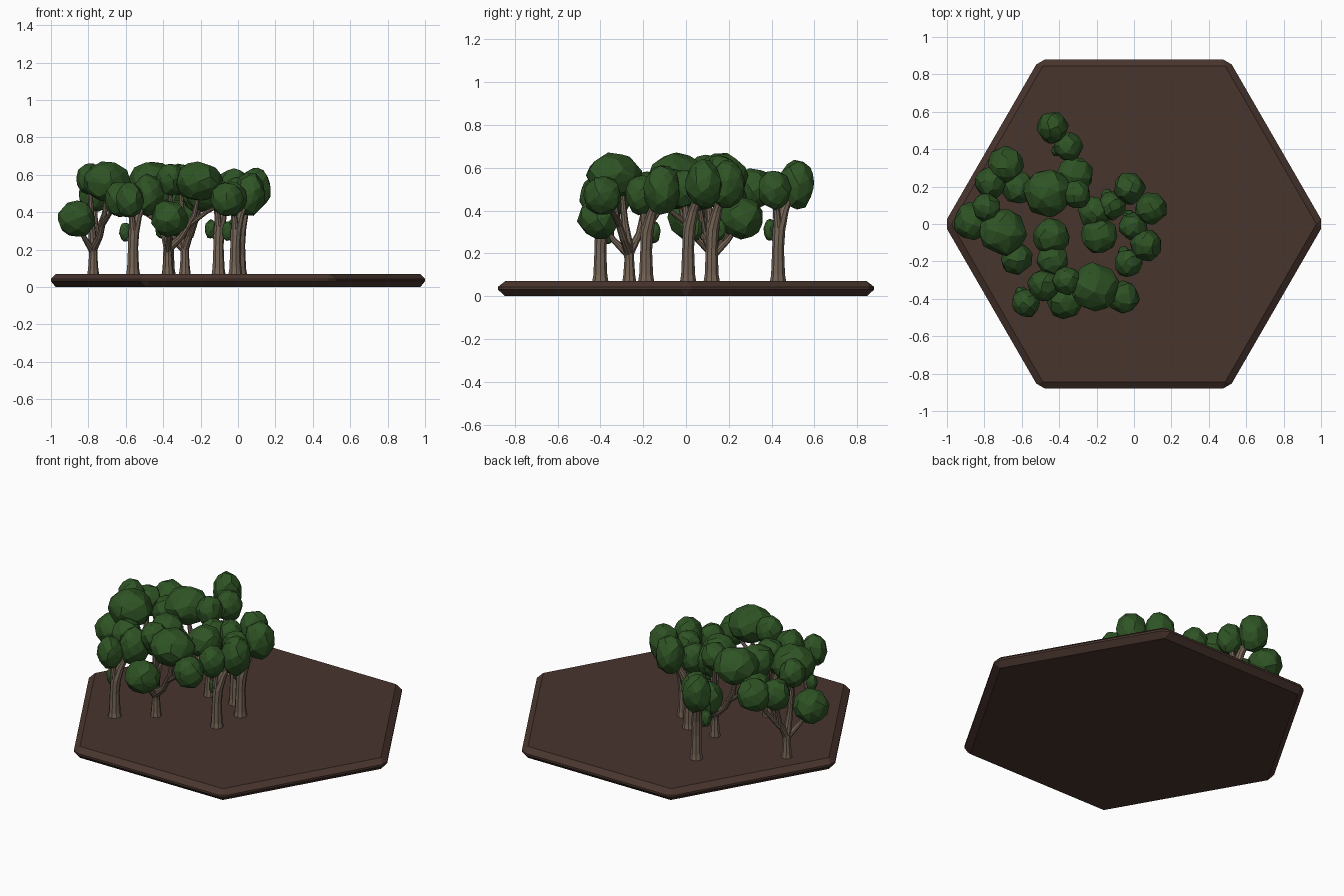
import bpy, bmesh, math, random
from mathutils import Vector, Matrix

if "Cube" in bpy.data.objects:
    bpy.data.objects.remove(bpy.data.objects["Cube"])

random.seed(7)


def material(name, col):
    m = bpy.data.materials.new(name)
    m.diffuse_color = (*col, 1)
    m.use_nodes = True
    m.node_tree.nodes["Principled BSDF"].inputs["Base Color"].default_value = m.diffuse_color
    return m


SOIL = material("dark brown soil", (0.066, 0.035, 0.027))
LEAF = material("deep green leaves", (0.028, 0.088, 0.018))
BARK = material("grey brown bark", (0.18, 0.13, 0.093))
GROUND = 0.07


def finish(bm, name, mat):
    bmesh.ops.recalc_face_normals(bm, faces=bm.faces)
    me = bpy.data.meshes.new(name)
    bm.to_mesh(me)
    bm.free()
    me.materials.append(mat)
    ob = bpy.data.objects.new(name, me)
    bpy.context.collection.objects.link(ob)
    return ob


def hull(bm, pts):
    verts = [bm.verts.new(p) for p in pts]
    res = bmesh.ops.convex_hull(bm, input=verts)
    junk = [e for e in res["geom_interior"] + res["geom_unused"]
            if isinstance(e, bmesh.types.BMVert)]
    if junk:
        bmesh.ops.delete(bm, geom=list(set(junk)), context='VERTS')


def leaf_clump(bm, centre, radii, n=44):
    """Faceted clump: hull of jittered points spread over an ellipsoid."""
    spin = random.uniform(0, 6.28)
    pts = []
    for i in range(n):
        z = 1 - 2 * (i + 0.5) / n
        a = i * 2.39996 + spin + random.uniform(-0.25, 0.25)
        r = math.sqrt(1 - z * z)
        k = random.uniform(0.97, 1.07)
        pts.append(Vector(centre) + Vector((r * math.cos(a) * radii[0],
                                            r * math.sin(a) * radii[0],
                                            z * radii[1])) * k)
    hull(bm, pts)


def limb(bm, path, sides=9):
    """Tapered tube through (x, y, z, radius) points."""
    pts = [Vector(p[:3]) for p in path]
    rings = []
    for i, p in enumerate(pts):
        d = pts[min(i + 1, len(pts) - 1)] - pts[max(i - 1, 0)]
        q = Vector((0, 0, 1)).rotation_difference(d.normalized())
        r = path[i][3]
        rings.append([bm.verts.new(p + q @ Vector((r * math.cos(t), r * math.sin(t), 0)))
                      for t in (math.tau * k / sides for k in range(sides))])
    for a, b in zip(rings, rings[1:]):
        for k in range(sides):
            j = (k + 1) % sides
            bm.faces.new((a[k], a[j], b[j], b[k]))
    bm.faces.new(rings[0][::-1])
    bm.faces.new(rings[-1])


# Tree templates: heights are above the ground plate
STRAIGHT_LIMBS = [
    [(.010, 0, -.01, .040), (.010, 0, .03, .033), (.010, 0, .15, .028),
     (.014, .004, .24, .030), (.035, .025, .33, .023), (.075, .06, .43, .014)],
    [(.012, 0, .22, .022), (.004, -.010, .32, .017), (-.005, -.022, .40, .012)],
    [(.008, .002, .17, .013), (-.016, .020, .20, .009), (-.03, .035, .24, .006)],
]
STRAIGHT_CLUMPS = [((.09, .073, .452), (.085, .115)),
                   ((-.005, -.022, .425), (.076, .092)),
                   ((-.03, .035, .24), (.032, .052))]

FORKED_LIMBS = [
    [(0, 0, -.01, .034), (0, 0, .03, .028), (0, 0, .10, .023), (0, -.003, .15, .025),
     (-.008, -.02, .27, .017), (-.014, -.038, .46, .010)],
    [(0, 0, .12, .020), (-.045, -.055, .19, .014), (-.085, -.10, .27, .009)],
    [(0, 0, .13, .022), (.035, -.07, .20, .018), (.06, -.14, .31, .015),
     (.073, -.166, .44, .010)],
    [(.05, -.11, .26, .014), (.095, -.20, .33, .011), (.14, -.29, .38, .008)],
    [(0, 0, .13, .022), (.015, .05, .22, .017), (.01, .09, .36, .010)],
    [(.013, .05, .20, .015), (.05, .12, .30, .012), (.085, .185, .40, .008)],
]
FORKED_CLUMPS = [((-.09, -.108, .295), (.100, .098)),
                 ((.073, -.166, .492), (.126, .106)),
                 ((-.014, -.038, .505), (.076, .085)),
                 ((.006, .095, .42), (.085, .092)),
                 ((.088, .192, .43), (.098, .095)),
                 ((.146, -.308, .40), (.087, .092))]


def tree(name, x, y, degrees, tall, limbs, clumps):
    place = Matrix.Translation((x, y, GROUND)) @ Matrix.Rotation(math.radians(degrees), 4, 'Z')
    wood, leaves = bmesh.new(), bmesh.new()
    for path in limbs:
        limb(wood, [(*(place @ Vector((a, b, c * tall))), r) for a, b, c, r in path])
    for (a, b, c), radii in clumps:
        leaf_clump(leaves, place @ Vector((a, b, c * tall)), radii)
    finish(wood, name + "_trunk", BARK)
    finish(leaves, name + "_foliage", LEAF)


# Hexagonal ground plate with chamfered rim and clipped corners
def hexagon(r, z):
    return [Vector((r * math.cos(k * math.pi / 3), r * math.sin(k * math.pi / 3), z))
            for k in range(6)]


def clipped(r, z, cut):
    h = hexagon(r, z)
    return [h[k] + (h[(k + s) % 6] - h[k]).normalized() * cut
            for k in range(6) for s in (-1, 1)]


bm = bmesh.new()
hull(bm, hexagon(.975, 0) + clipped(1.015, .031, .03)
     + clipped(1.015, .043, .03) + hexagon(.975, GROUND))
bmesh.ops.dissolve_limit(bm, angle_limit=.01, verts=bm.verts, edges=bm.edges)
finish(bm, "ground_plate", SOIL)

# Straight trees
for i, (x, y, deg, tall) in enumerate([(-.572, -.40, 0, .93), (-.025, -.186, 0, .95),
                                       (0, .01, 0, 1.01), (-.115, .12, 0, 1.0),
                                       (-.373, .42, 85, 1.0)]):
    tree(f"straight_tree_{i + 1}", x, y, deg, tall, STRAIGHT_LIMBS, STRAIGHT_CLUMPS)

# Forked, wide-spreading trees
for i, (x, y, deg) in enumerate([(-.775, .125, 0), (-.375, -.265, 43), (-.285, .125, -127)]):
    tree(f"forked_tree_{i + 1}", x, y, deg, 1.0, FORKED_LIMBS, FORKED_CLUMPS)
